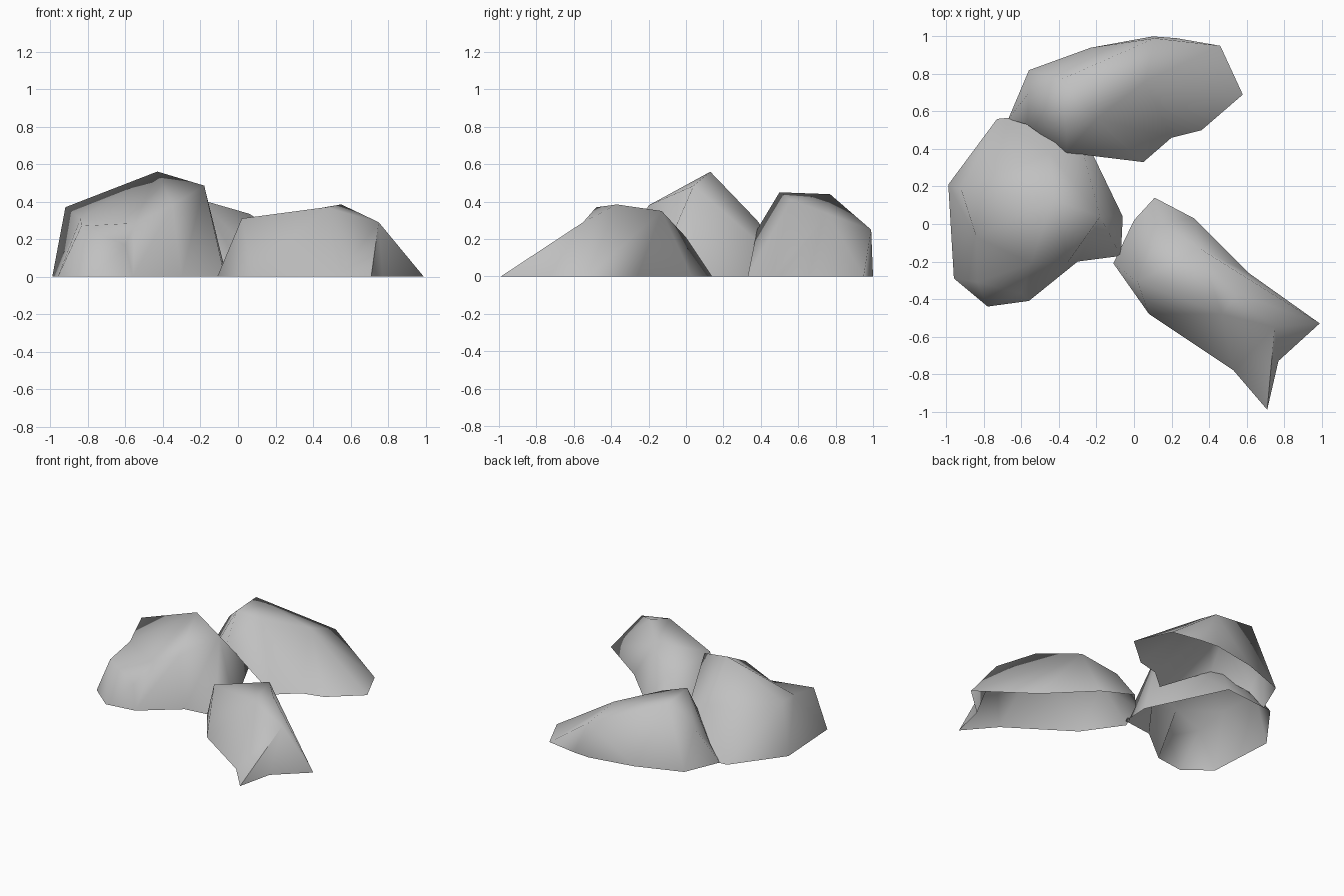
import bpy
import bmesh
from math import radians
from mathutils import Vector
from mathutils.geometry import delaunay_2d_cdt

default_cube = bpy.data.objects.get("Cube")
if default_cube:
    bpy.data.objects.remove(default_cube, do_unlink=True)

# Single grey stone material
stone = bpy.data.materials.new("grey_stone")
stone.use_nodes = True
stone_colour = (0.53, 0.53, 0.53, 1)
stone.diffuse_color = stone_colour
stone.node_tree.nodes["Principled BSDF"].inputs["Base Color"].default_value = stone_colour


def closed_loop(start, count):
    """Edges joining consecutive points into a ring."""
    return [(start + i, start + (i + 1) % count) for i in range(count)]


def make_rock(name, footprint, shoulder, peaks=(), ridges=()):
    """Open-bottomed rock shell: lower outline, shoulder ring, inner peaks.
    Footprint points lie on the ground unless they give a height.
    Ridges pair a shoulder point with the footprint point it runs down to."""
    points = [Vector((*p, 0)[:3]) for p in footprint]
    points += [Vector(p) for p in shoulder]
    points += [Vector(p) for p in peaks]
    base_count = len(footprint)
    edges = closed_loop(0, base_count)
    edges += closed_loop(base_count, len(shoulder))
    edges += [(base_count + top, foot) for top, foot in ridges]

    flat = [p.to_2d() for p in points]
    verts, _, faces, sources, _, _ = delaunay_2d_cdt(flat, edges, [], 1, 0.0001)

    bm = bmesh.new()
    for position, source in zip(verts, sources):
        height = points[source[0]].z if source else 0
        bm.verts.new((position.x, position.y, height))
    bm.verts.ensure_lookup_table()
    for face in faces:
        bm.faces.new([bm.verts[i] for i in face])
    # The shell is a height field, so every face looks upward
    bm.normal_update()
    bmesh.ops.reverse_faces(bm, faces=[f for f in bm.faces if f.normal.z < 0])

    mesh = bpy.data.meshes.new(name)
    bm.to_mesh(mesh)
    bm.free()
    mesh.materials.append(stone)
    rock = bpy.data.objects.new(name, mesh)
    bpy.context.collection.objects.link(rock)

    bpy.ops.object.select_all(action="DESELECT")
    rock.select_set(True)
    bpy.context.view_layer.objects.active = rock
    bpy.ops.object.shade_smooth_by_angle(angle=radians(85))


# Tall rounded boulder on the -x side
make_rock(
    "tall_rock",
    footprint=[(-.06, .04), (-.33, .6), (-.73, .56), (-.99, .21),
               (-.96, -.29), (-.78, -.44), (-.56, -.41), (-.3, -.2),
               (-.07, -.17)],
    shoulder=[(-.18, .04, .485), (-.45, .38, .3), (-.92, .18, .37),
              (-.84, -.07, .31), (-.835, -.31, .27), (-.6, -.37, .17),
              (-.55, -.21, .285), (-.35, -.2, .38)],
    peaks=[(-.43, .13, .56)],
    ridges=[(2, 2)],
)

# Long sloping rock at the back, its inner edge resting on the boulder
make_rock(
    "back_rock",
    footprint=[(.58, .69), (.46, .95), (.23, .99), (.1, 1), (-.23, .94),
               (-.56, .82), (-.67, .56), (-.57, .53, .1), (-.36, .38, .25),
               (.05, .33), (.2, .46), (.36, .5)],
    shoulder=[(-.36, .5, .45), (-.2, .56, .41), (.06, .76, .335),
              (.11, .99, .25), (-.39, .77, .44), (-.56, .7, .28)],
    ridges=[(2, 0), (3, 1)],
)

# Wedge-shaped rock at the front on the +x side
make_rock(
    "front_rock",
    footprint=[(.11, .14), (0, .02), (-.11, -.21), (.08, -.48), (.53, -.78),
               (.71, -.99), (.77, -.73), (.99, -.53), (.61, -.26), (.32, .03)],
    shoulder=[(.75, -.55, .29), (.55, -.37, .385), (.35, -.13, .35),
              (.15, 0, .21), (.02, -.31, .31), (.47, -.48, .37)],
    ridges=[(0, 5), (2, 7)],
)
